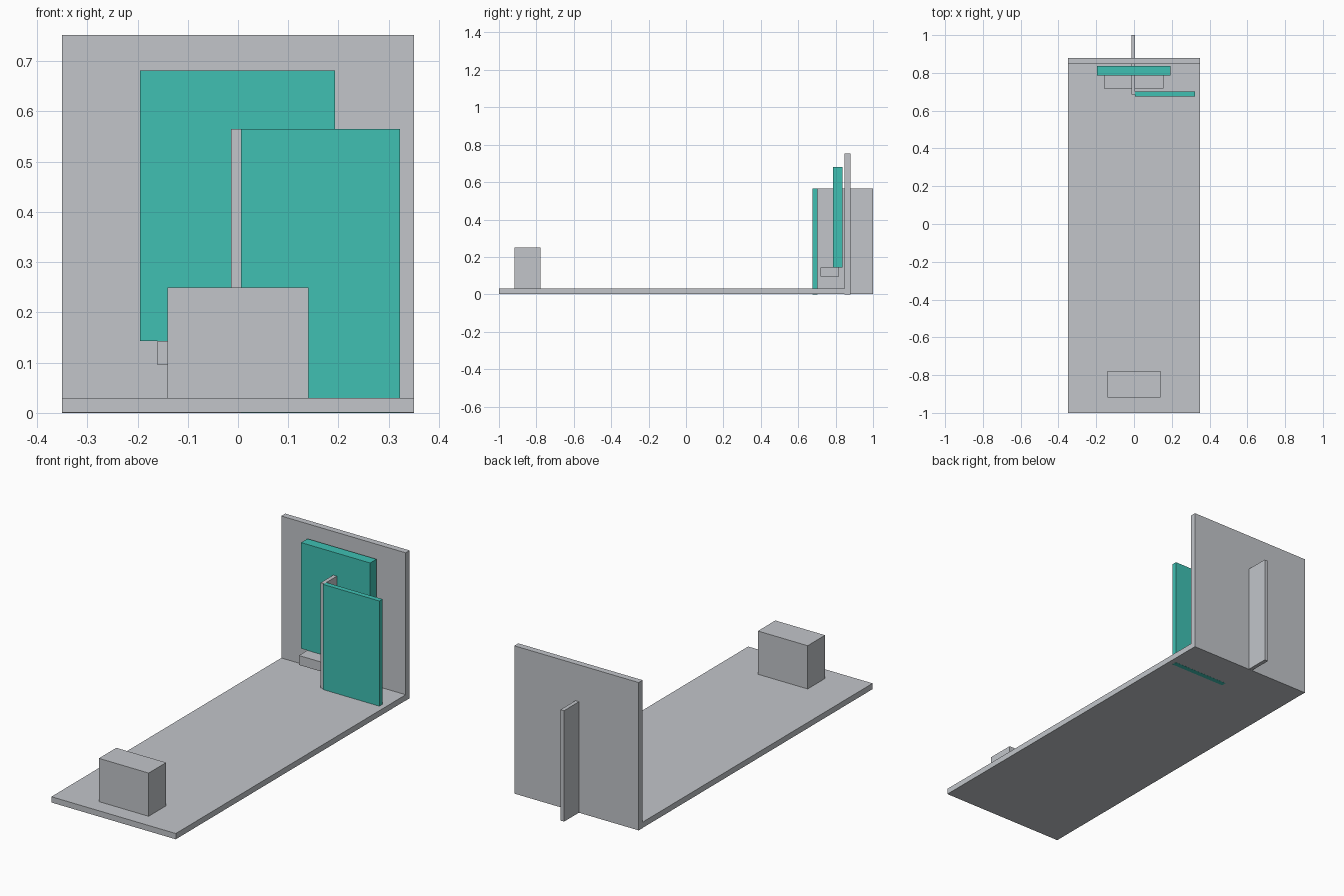
import bpy

if "Cube" in bpy.data.objects:
    bpy.data.objects.remove(bpy.data.objects["Cube"])


def material(name, rgb):
    m = bpy.data.materials.new(name)
    m.diffuse_color = (*rgb, 1.0)
    m.use_nodes = True
    m.node_tree.nodes["Principled BSDF"].inputs["Base Color"].default_value = m.diffuse_color
    return m


GREY = material("light_grey", (0.54, 0.56, 0.59))
TEAL = material("teal", (0.05, 0.53, 0.45))


def box(name, mat, x, y, z):
    """Axis-aligned box from (low, high) ranges."""
    ranges = (x, y, z)
    bpy.ops.mesh.primitive_cube_add(size=1)
    ob = bpy.context.object
    ob.name = name
    ob.scale = [b - a for a, b in ranges]
    ob.location = [(a + b) / 2 for a, b in ranges]
    bpy.ops.object.transform_apply(location=True, scale=True)
    ob.data.materials.append(mat)
    return ob


# Floor board and upright back wall
box("floor_board", GREY, (-0.35, 0.35), (-1.0, 0.85), (0.0005, 0.03))
box("back_wall", GREY, (-0.35, 0.35), (0.848, 0.88), (0.0, 0.752))

# Block near the front end
box("front_block", GREY, (-0.14, 0.14), (-0.918, -0.778), (0.03, 0.25))

# Central fin passing through the wall
box("centre_fin", GREY, (-0.014, 0.006), (0.685, 1.0), (0.0005, 0.565))

# Ledge carrying the rear panel
box("ledge", GREY, (-0.16, 0.156), (0.718, 0.818), (0.095, 0.143))
box("rear_panel", TEAL, (-0.195, 0.193), (0.786, 0.837), (0.143, 0.682))

# Offset front panel, flush through the floor board
box("front_panel", TEAL, (0.006, 0.322), (0.676, 0.702), (0.0, 0.565))
